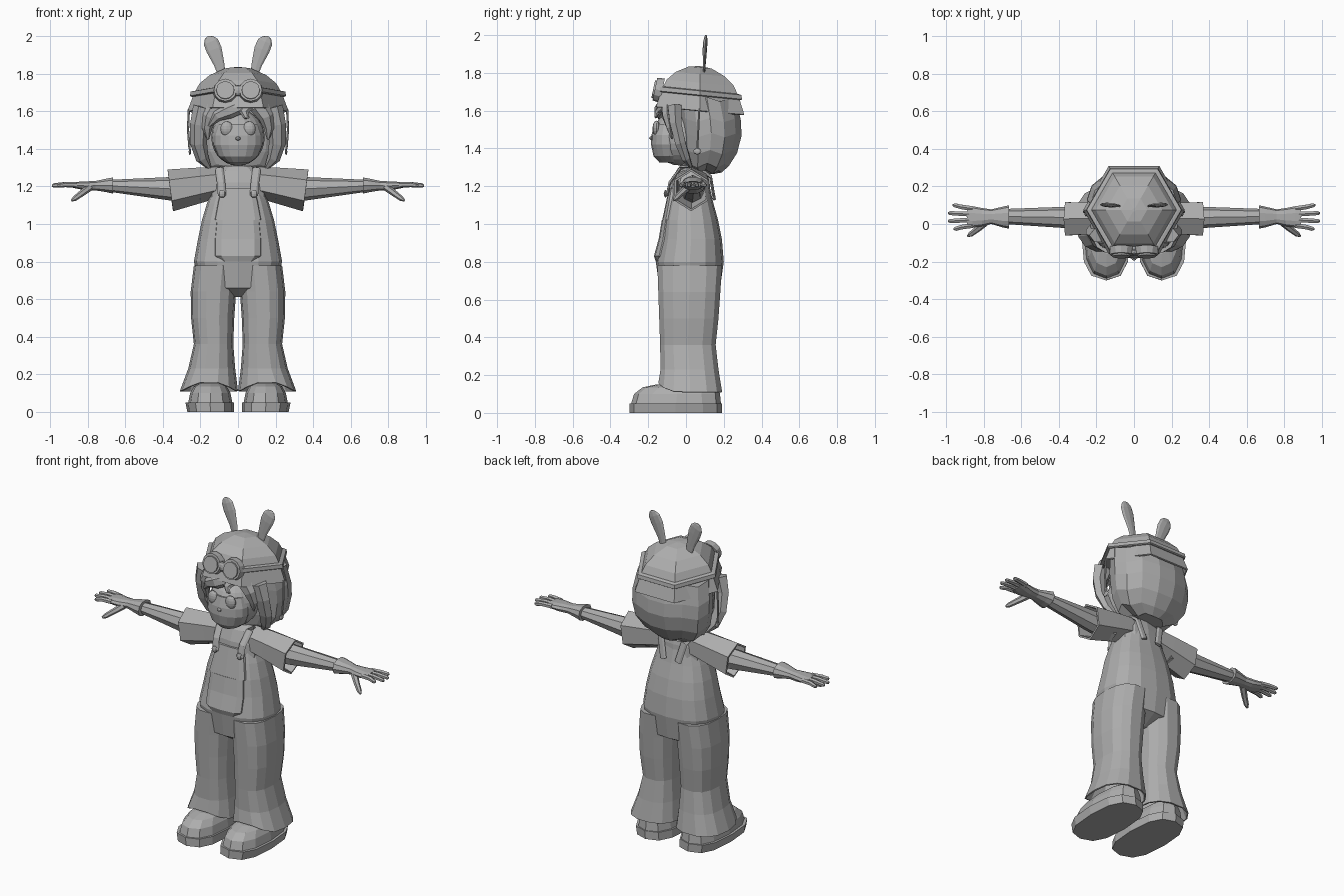
import bpy, bmesh, math
from mathutils import Vector, Matrix

default_cube = bpy.data.objects.get("Cube")
if default_cube:
    bpy.data.objects.remove(default_cube)

grey = bpy.data.materials.new("plain_grey")
grey.use_nodes = True
grey.diffuse_color = (.42, .42, .42, 1)
grey.node_tree.nodes["Principled BSDF"].inputs["Base Color"].default_value = grey.diffuse_color


def finish(name, bm, mirror=False, thickness=0, smooth=False):
    """Turn a bmesh into a named object, optionally shelled and mirrored across x."""
    bmesh.ops.recalc_face_normals(bm, faces=bm.faces[:])
    mesh = bpy.data.meshes.new(name)
    bm.to_mesh(mesh)
    bm.free()
    mesh.materials.append(grey)
    obj = bpy.data.objects.new(name, mesh)
    bpy.context.scene.collection.objects.link(obj)
    if thickness:
        shell = obj.modifiers.new("shell", 'SOLIDIFY')
        shell.thickness = thickness
    if mirror:
        obj.modifiers.new("mirror", 'MIRROR').use_clip = False
    if smooth:
        for face in mesh.polygons:
            face.use_smooth = True
    return obj


def skin(bm, loops, caps=(True, True)):
    """Join successive vertex loops with quads."""
    rows = [[bm.verts.new(p) for p in loop] for loop in loops]
    count = len(rows[0])
    for a, b in zip(rows, rows[1:]):
        for i in range(count):
            j = (i + 1) % count
            bm.faces.new((a[i], a[j], b[j], b[i]))
    if caps[0]:
        bm.faces.new(rows[0][::-1])
    if caps[1]:
        bm.faces.new(rows[-1])


def loft(name, rings, sides, axis='z', turn=0, power=1, tilt=0, wave=None, caps=(True, True), **kw):
    """Loft rings (position, u_min, u_max, v_min, v_max) along z or x."""
    bm = bmesh.new()
    loops = []
    for t, u0, u1, v0, v1 in rings:
        loop = []
        for i in range(sides):
            a = turn + math.tau * i / sides
            c, s = math.cos(a), math.sin(a)
            c = math.copysign(abs(c) ** power, c)
            s = math.copysign(abs(s) ** power, s)
            u = (u0 + u1) / 2 + (u1 - u0) / 2 * c
            v = (v0 + v1) / 2 + (v1 - v0) / 2 * s
            h = t + tilt * v + (wave(t, a) if wave else 0)
            loop.append((u, v, h) if axis == 'z' else (t + tilt * s, u, v))
        loops.append(loop)
    skin(bm, loops, caps)
    return finish(name, bm, **kw)


def tube(name, points, sides=6, flat=1, **kw):
    """Tapered tube through (x, y, z, radius) points; flat squashes it sideways."""
    bm = bmesh.new()
    centres = [Vector(p[:3]) for p in points]
    loops = []
    for i, p in enumerate(points):
        along = centres[min(i + 1, len(points) - 1)] - centres[max(i - 1, 0)]
        side = along.cross(Vector((0, 1, 0))).normalized()
        depth = along.cross(side).normalized()
        angles = [math.tau * k / sides for k in range(sides)]
        loops.append([centres[i] + p[3] * (side * math.cos(a) + depth * math.sin(a) * flat) for a in angles])
    skin(bm, loops)
    return finish(name, bm, **kw)


def ball(name, centre, size, segments=16, rings=10, **kw):
    bm = bmesh.new()
    bmesh.ops.create_uvsphere(bm, u_segments=segments, v_segments=rings, radius=1,
                              matrix=Matrix.Translation(centre) @ Matrix.Diagonal((*size, 1)))
    return finish(name, bm, **kw)


# Shoes: flat soles and rounded uppers
loft("shoe_sole", [(0, .02, .27, -.3, .19), (.05, .02, .28, -.3, .19)], 12, power=.75, mirror=True)
loft("shoe_upper", [(.05, .03, .265, -.29, .185), (.1, .04, .255, -.275, .18),
                    (.135, .06, .235, -.23, .17), (.15, .08, .21, -.16, .15)], 12, power=.8, mirror=True)

# Overalls: flared legs with a raised front hem, then hips and torso
def hem_lift(height, angle):
    return .05 * max(0, -math.sin(angle)) ** 3 if height < .12 else 0

loft("trouser_leg", [(.11, .0, .31, -.15, .195), (.23, .015, .265, -.138, .175), (.36, .025, .235, -.14, .16),
                     (.5, .02, .25, -.145, .175), (.64, .01, .252, -.15, .185), (.78, .0, .235, -.155, .195)],
     14, power=.8, wave=hem_lift, caps=(False, True), thickness=.008, mirror=True)
loft("overalls_body", [(.61, -.05, .05, -.06, .09), (.66, -.2, .2, -.14, .18), (.8, -.235, .235, -.16, .2),
                       (.92, -.213, .213, -.135, .19), (1.02, -.192, .192, -.122, .17),
                       (1.11, -.165, .165, -.1, .145), (1.2, -.13, .13, -.075, .125)], 16, power=.8)
loft("belly_pocket", [(.8, -.1, .1, -.16, 0), (.83, -.13, .13, -.17, 0), (.92, -.13, .13, -.145, 0),
                      (1.02, -.12, .12, -.128, 0)], 12, power=.55)
loft("bib", [(1.02, -.13, .13, -.126, 0), (1.12, -.11, .11, -.105, 0), (1.19, -.09, .09, -.09, 0)], 12, power=.5)
tube("shoulder_strap", [(.085, -.1, 1.15, .022), (.09, -.085, 1.22, .022), (.1, -.03, 1.295, .022),
                        (.1, .06, 1.305, .022), (.08, .13, 1.25, .022), (.05, .15, 1.13, .022)],
     flat=.4, mirror=True)
ball("strap_button", (.085, -.108, 1.16), (.02, .01, .02), 8, 6, mirror=True)

# Shirt: body, neck and open hexagonal sleeves
loft("shirt_body", [(1.1, -.155, .155, -.09, .135), (1.22, -.155, .155, -.075, .125),
                    (1.285, -.12, .12, -.05, .11), (1.31, -.07, .07, -.03, .09)], 12, power=.8)
loft("neck", [(1.27, -.055, .055, -.03, .08), (1.4, -.055, .055, -.03, .08)], 10)
loft("sleeve", [(.08, -.06, .12, 1.15, 1.305), (.2, -.065, .125, 1.115, 1.3), (.36, -.075, .13, 1.068, 1.29)],
     6, axis='x', turn=math.pi / 6 * 3, tilt=.015, caps=(True, False), thickness=.012, mirror=True)

# Arms and flared gloves
loft("arm", [(.2, -.03, .1, 1.11, 1.26), (.36, -.022, .092, 1.125, 1.25), (.69, .0, .08, 1.172, 1.235)],
     8, axis='x', mirror=True)
loft("glove", [(.665, -.025, .1, 1.16, 1.25), (.7, -.018, .092, 1.168, 1.243), (.76, .0, .078, 1.178, 1.23),
               (.81, -.012, .085, 1.178, 1.228), (.86, -.02, .095, 1.188, 1.225), (.89, -.015, .092, 1.195, 1.222)],
     10, axis='x', power=.85, mirror=True)
for k, (finger, reach) in enumerate((("index", .96), ("middle", .99), ("ring", .99), ("little", .965))):
    y = -.008 + .03 * k
    spread = .012 * (k - 1.5)
    tube(finger + "_finger", [(.86, y, 1.208, .015), (.92, y + spread / 2, 1.21, .014),
                              (reach - .01, y + spread, 1.205, .012), (reach, y + spread, 1.204, .006)], mirror=True)
tube("thumb", [(.79, .01, 1.195, .02), (.83, -.025, 1.165, .017), (.87, -.055, 1.135, .014),
               (.885, -.065, 1.125, .006)], mirror=True)

# Head and face
ball("face", (0, -.035, 1.46), (.142, .14, .15), 20, 14)
loft("cheeks", [(1.325, -.06, .06, -.14, 0), (1.36, -.105, .105, -.172, 0), (1.42, -.13, .13, -.185, 0),
                (1.47, -.13, .13, -.183, 0), (1.53, -.11, .11, -.168, 0)], 16)
ball("nose", (0, -.183, 1.455), (.014, .012, .01), 8, 6)
ball("eye", (.06, -.157, 1.507), (.034, .02, .04), 12, 8, mirror=True)

# Hair: lumpy back mass, side locks and swept fringe
def lumps(height, angle):
    return .012 * math.cos(6 * angle)

loft("hair_back", [(1.275, -.1, .1, .02, .19), (1.31, -.185, .185, -.005, .23), (1.38, -.235, .235, -.02, .275),
                   (1.47, -.25, .25, -.03, .298), (1.55, -.25, .25, -.04, .295), (1.66, -.23, .23, -.05, .27)],
     14, wave=lumps)
tube("side_lock", [(.18, -.06, 1.62, .06), (.205, -.055, 1.53, .05), (.21, -.03, 1.43, .045),
                   (.19, .0, 1.35, .035), (.15, .03, 1.295, .01)], flat=.7, mirror=True)
tube("temple_lock", [(.11, -.1, 1.63, .05), (.15, -.1, 1.57, .04), (.165, -.085, 1.51, .028),
                     (.16, -.075, 1.45, .006)], flat=.7, mirror=True)
tube("swept_fringe", [(.02, -.125, 1.63, .04), (-.05, -.145, 1.6, .04), (-.11, -.135, 1.575, .03),
                      (-.155, -.11, 1.52, .006)], flat=.6)
tube("fringe_curl", [(.05, -.125, 1.63, .035), (.03, -.15, 1.595, .025), (.045, -.16, 1.57, .015),
                     (.06, -.16, 1.565, .004)], flat=.6)

# Hexagonal helmet with its strap, goggles and chin cords
def hexagons(rows, centre=.075):
    flat = math.sqrt(3) / 2
    return [(z, -r, r, centre - r, centre + r) for z, r in rows]

loft("helmet", hexagons([(1.607, .27), (1.7, .235), (1.755, .205), (1.8, .15), (1.835, .07), (1.842, .01)]),
     6, tilt=-.09, caps=(False, True), thickness=.01)
loft("helmet_strap", hexagons([(1.685, .248), (1.69, .256), (1.712, .252), (1.716, .235)]), 6, tilt=-.1)
for part, radius, front in (("goggle_rim", .066, -.165), ("goggle_lens", .052, -.174)):
    bm = bmesh.new()
    place = Matrix.Translation((.068, front + .02, 1.71)) @ Matrix.Rotation(math.radians(78), 4, 'X')
    bmesh.ops.create_cone(bm, cap_ends=True, segments=12, radius1=radius, radius2=radius * .92,
                          depth=.04, matrix=place)
    finish(part, bm, mirror=True)
ball("goggle_bridge", (0, -.15, 1.71), (.03, .018, .03), 8, 6)
tube("chin_cord", [(.262, .07, 1.61, .006), (.266, .065, 1.5, .006), (.258, .06, 1.4, .006)], mirror=True)
ball("cord_buckle", (.256, .06, 1.385), (.008, .022, .018), 6, 4, mirror=True)

# Helmet ears: flat upright paddles
tube("helmet_ear", [(.085, .095, 1.79, .02), (.1, .097, 1.85, .028), (.128, .1, 1.93, .042),
                    (.145, .103, 1.97, .04), (.155, .105, 1.992, .024), (.157, .106, 2.0, .008)],
     8, flat=.28, mirror=True)
